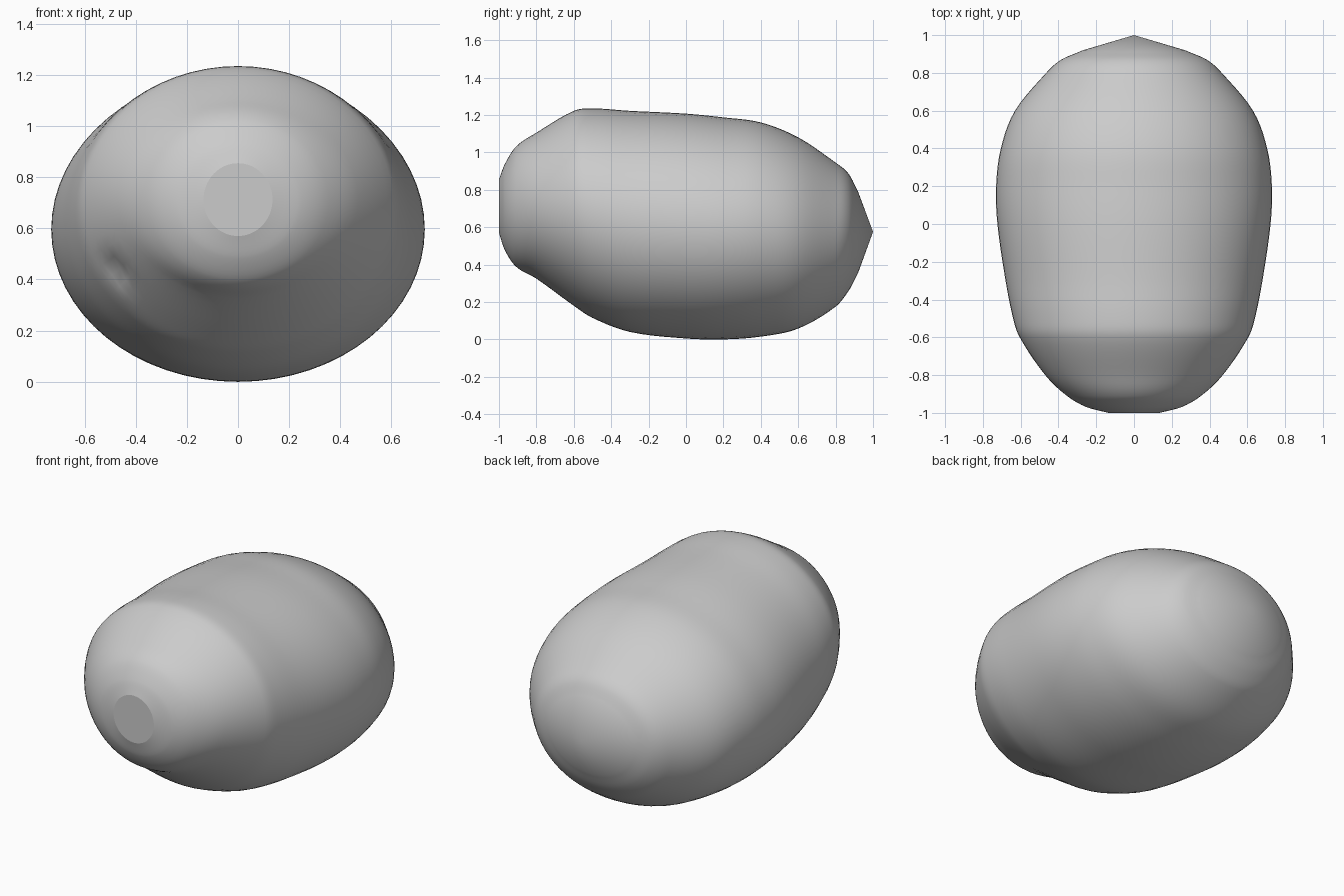
import bpy, bmesh, math
from mathutils import Vector

cube = bpy.data.objects.get("Cube")
if cube:
    bpy.data.objects.remove(cube, do_unlink=True)

# One flat grey for the whole body
grey = bpy.data.materials.new("stone grey")
grey.use_nodes = True
GREY = (0.6, 0.6, 0.6, 1)
grey.diffuse_color = GREY
grey.node_tree.nodes["Principled BSDF"].inputs["Base Color"].default_value = GREY

# Stations along the body: y, half width, bottom z, top z
STATIONS = [
    (-1.0, .135, .57, .855), (-.97, .25, .48, .935), (-.91, .355, .39, 1.03),
    (-.8, .47, .325, 1.105), (-.6, .605, .18, 1.222), (-.5, .64, .115, 1.235),
    (-.3, .68, .04, 1.222), (0, .723, .005, 1.207), (.2, .73, 0, 1.187),
    (.4, .705, .015, 1.16), (.6, .63, .058, 1.08), (.8, .465, .175, .945),
    (.87, .385, .26, .885), (.92, .27, .355, .79),
]
TAIL = Vector((0, 1, .575))
SEGMENTS, STEPS = 64, 5


def tangent(i, k):
    a, b = STATIONS[max(i - 1, 0)], STATIONS[min(i + 1, len(STATIONS) - 1)]
    return (b[k] - a[k]) / (b[0] - a[0])


def blend(i, t, k):
    """Smooth Hermite curve between neighbouring stations."""
    a, b = STATIONS[i], STATIONS[i + 1]
    d, s = b[0] - a[0], 1 - t
    return (s * s * (1 + 2 * t) * a[k] + t * t * (3 - 2 * t) * b[k]
            + d * t * s * (s * tangent(i, k) - t * tangent(i + 1, k)))


def section(i, t):
    a, b = STATIONS[i], STATIONS[i + 1]
    return (a[0] + (b[0] - a[0]) * t, *(blend(i, t, k) for k in (1, 2, 3)))


sections = [section(i, j / STEPS) for i in range(len(STATIONS) - 1) for j in range(STEPS)]
sections.append(STATIONS[-1])

# Loft elliptical rings into the body
bm = bmesh.new()
rings = []
for y, width, low, high in sections:
    ring = []
    for n in range(SEGMENTS):
        a = math.tau * n / SEGMENTS
        ring.append(bm.verts.new((width * math.cos(a), y,
                                  (low + high) / 2 + (high - low) / 2 * math.sin(a))))
    rings.append(ring)
for r, s in zip(rings, rings[1:]):
    for n in range(SEGMENTS):
        m = (n + 1) % SEGMENTS
        bm.faces.new((r[n], r[m], s[m], s[n]))

# Pointed tail
tip = bm.verts.new(TAIL)
for n in range(SEGMENTS):
    bm.faces.new((rings[-1][n], rings[-1][(n + 1) % SEGMENTS], tip))

# Flat nose disc with a crisp rim
nose = bm.faces.new(rings[0])
bmesh.ops.recalc_face_normals(bm, faces=bm.faces)
for f in bm.faces:
    f.smooth = f is not nose
for e in nose.edges:
    e.smooth = False

# Small dent low on the right of the front
dent = Vector((-.485, -.65, .425))
inward = Vector((.75, .45, .45)).normalized()
for v in bm.verts:
    v.co += inward * .03 * math.exp(-((v.co - dent).length / .06) ** 2)

mesh = bpy.data.meshes.new("body")
bm.to_mesh(mesh)
bm.free()
mesh.materials.append(grey)
bpy.context.collection.objects.link(bpy.data.objects.new("body", mesh))
